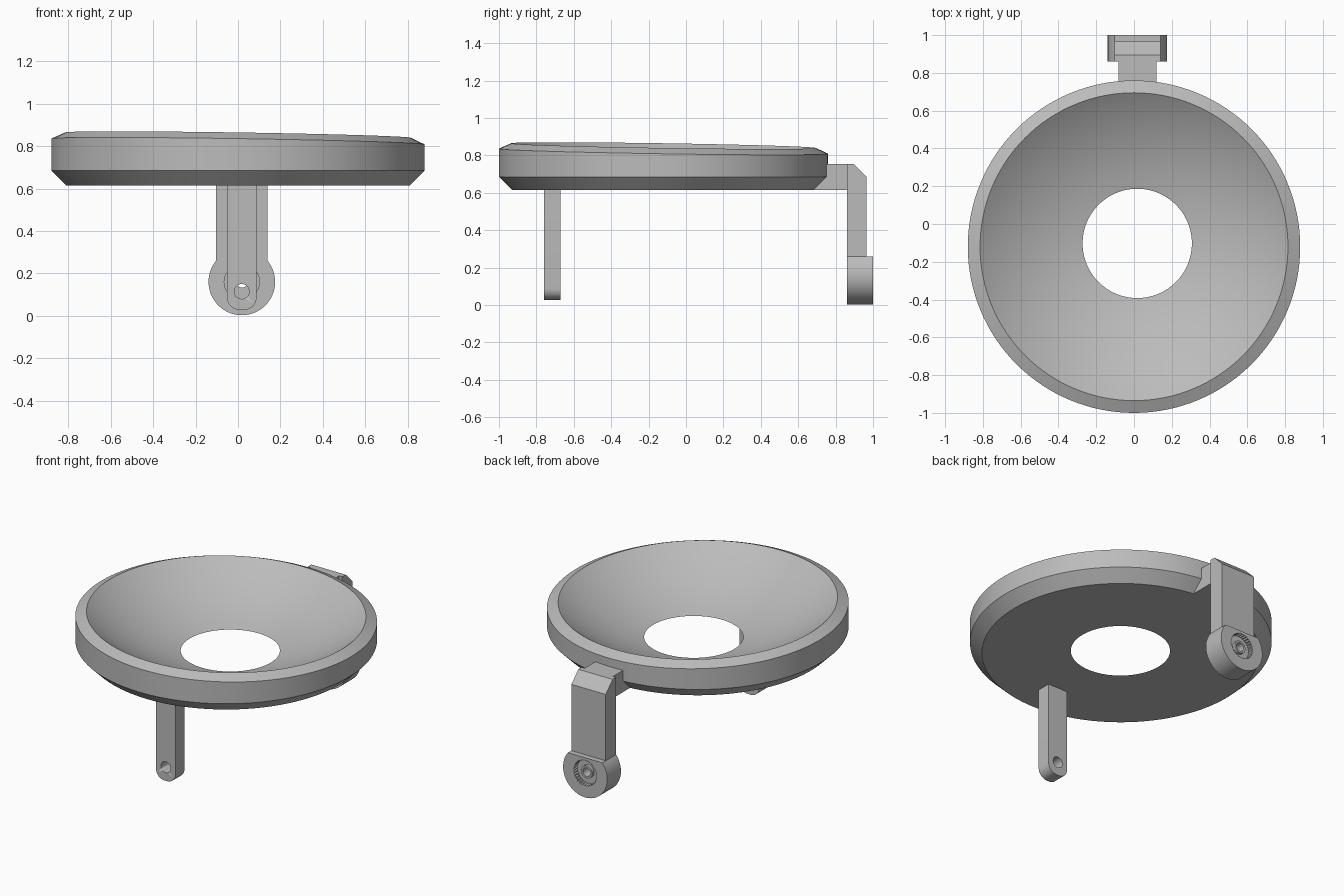
import bpy, bmesh
from math import cos, sin, pi, sqrt

cube = bpy.data.objects.get("Cube")
if cube:
    bpy.data.objects.remove(cube, do_unlink=True)

grey = bpy.data.materials.new("plain grey")
grey.use_nodes = True
grey.diffuse_color = (0.5, 0.5, 0.5, 1)
grey.node_tree.nodes["Principled BSDF"].inputs["Base Color"].default_value = (0.5, 0.5, 0.5, 1)


def finish(name, bm):
    """Turn a bmesh into a grey object, smooth with sharp edges kept."""
    bmesh.ops.recalc_face_normals(bm, faces=bm.faces[:])
    mesh = bpy.data.meshes.new(name)
    bm.to_mesh(mesh)
    bm.free()
    mesh.materials.append(grey)
    obj = bpy.data.objects.new(name, mesh)
    bpy.context.collection.objects.link(obj)
    bpy.ops.object.select_all(action='DESELECT')
    obj.select_set(True)
    bpy.context.view_layer.objects.active = obj
    bpy.ops.object.shade_smooth_by_angle(angle=0.45)
    return obj


def loft(rings, closed):
    """Skin a list of point rings, joining the last to the first if closed."""
    bm = bmesh.new()
    loops = [[bm.verts.new(p) for p in ring] for ring in rings]
    n = len(loops[0])
    pairs = list(zip(loops, loops[1:]))
    if closed:
        pairs.append((loops[-1], loops[0]))
    else:
        bm.faces.new(loops[0])
        bm.faces.new(loops[-1])
    for a, b in pairs:
        for i in range(n):
            j = (i + 1) % n
            bm.faces.new((a[i], a[j], b[j], b[i]))
    return bm


def prism_y(outline, y0, y1):
    """Extrude an x-z outline along y."""
    return loft([[(x, y, z) for x, z in outline] for y in (y0, y1)], False)


def prism_x(outline, x0, x1):
    """Extrude a y-z outline along x."""
    return loft([[(x, y, z) for y, z in outline] for x in (x0, x1)], False)


def arc(cx, cz, r, a0, a1, n):
    return [(cx + r * cos(a0 + (a1 - a0) * i / n), cz + r * sin(a0 + (a1 - a0) * i / n))
            for i in range(n + 1)]


# Bowl: flat underside, tilted rim, spherical hollow open at the bottom
SEG, CY, TILT = 128, -0.12, 0.0155
BASE, RIM, R, RIM_R = 0.615, 0.852, 1.374, 0.815
rise = sqrt(R * R - RIM_R ** 2)
sphere_z = RIM + rise


def ring(r, z, tilt=0, shift=0):
    pts = []
    for i in range(SEG):
        x, y = r * cos(2 * pi * i / SEG), r * sin(2 * pi * i / SEG)
        pts.append((x + shift, y + CY + shift, z - tilt * (x + y)))
    return pts


rings = [ring(0.81, BASE), ring(0.88, 0.685), ring(0.88, 0.822, TILT)]
STEPS = 16
for k in range(STEPS + 1):
    t = k / STEPS
    tilt = TILT * (1 - t)
    drop = rise + (sphere_z - BASE - rise) * t
    rings.append(ring(sqrt(R * R - drop ** 2), sphere_z - drop, tilt, TILT * rise - tilt * drop))
finish("bowl", loft(rings, True))

# Front leg: rounded lower corners and a pin hole
MID = 0.018
outline = [(MID - 0.07, 0.63)]
outline += arc(MID - 0.01, 0.088, 0.06, pi, 1.5 * pi, 8)
outline += arc(MID + 0.01, 0.088, 0.06, 1.5 * pi, 2 * pi, 8)
outline += [(MID + 0.07, 0.63)]
leg = finish("front_leg", prism_y(outline, -0.76, -0.67))
pin = finish("pin_cutter", prism_y(arc(MID, 0.115, 0.035, 0, 2 * pi, 32)[:-1], -0.9, -0.5))
pin.hide_render = True
cut = leg.modifiers.new("pin_hole", 'BOOLEAN')
cut.operation, cut.solver, cut.object = 'DIFFERENCE', 'EXACT', pin
bpy.context.view_layer.objects.active = leg
bpy.ops.object.modifier_apply(modifier=cut.name)
bpy.data.objects.remove(pin, do_unlink=True)

# Back arm and post with a chamfered shoulder
finish("back_arm", prism_x([(0.68, BASE), (0.87, BASE), (0.87, 0.755), (0.68, 0.755)],
                           MID - 0.1, MID + 0.1))
post = [(0.86, 0.25), (0.965, 0.25), (0.965, 0.685), (0.895, 0.755), (0.86, 0.755)]
finish("back_post", prism_x(post, MID - 0.122, MID + 0.122))

# Back hub: turned disc with a recess each side, a fluted wall and a centre bore
HUB_Z, HUB_R, N = 0.16, 0.157, 64
profile = [(HUB_R, 0.86, 0), (HUB_R, 1.0, 0), (0.08, 1.0, 0.003), (0.08, 0.965, 0.003),
           (0.04, 0.965, 0), (0.04, 0.985, 0), (0.027, 0.985, 0),
           (0.027, 0.89, 0), (0.083, 0.89, 0), (0.083, 0.86, 0)]
turned = []
for r, y, flute in profile:
    pts = []
    for i in range(N):
        a, q = 2 * pi * i / N, r + (flute if i % 2 else -flute)
        pts.append((MID + q * cos(a), y, HUB_Z + q * sin(a)))
    turned.append(pts)
bm = loft(turned, True)
# Flat ledge on top of the hub
found = bmesh.ops.bisect_plane(bm, geom=bm.verts[:] + bm.edges[:] + bm.faces[:],
                               plane_co=(0, 0, 0.258), plane_no=(0, 0, 1), clear_outer=True)
bmesh.ops.holes_fill(bm, edges=[e for e in bm.edges if e.is_boundary])
finish("back_hub", bm)
